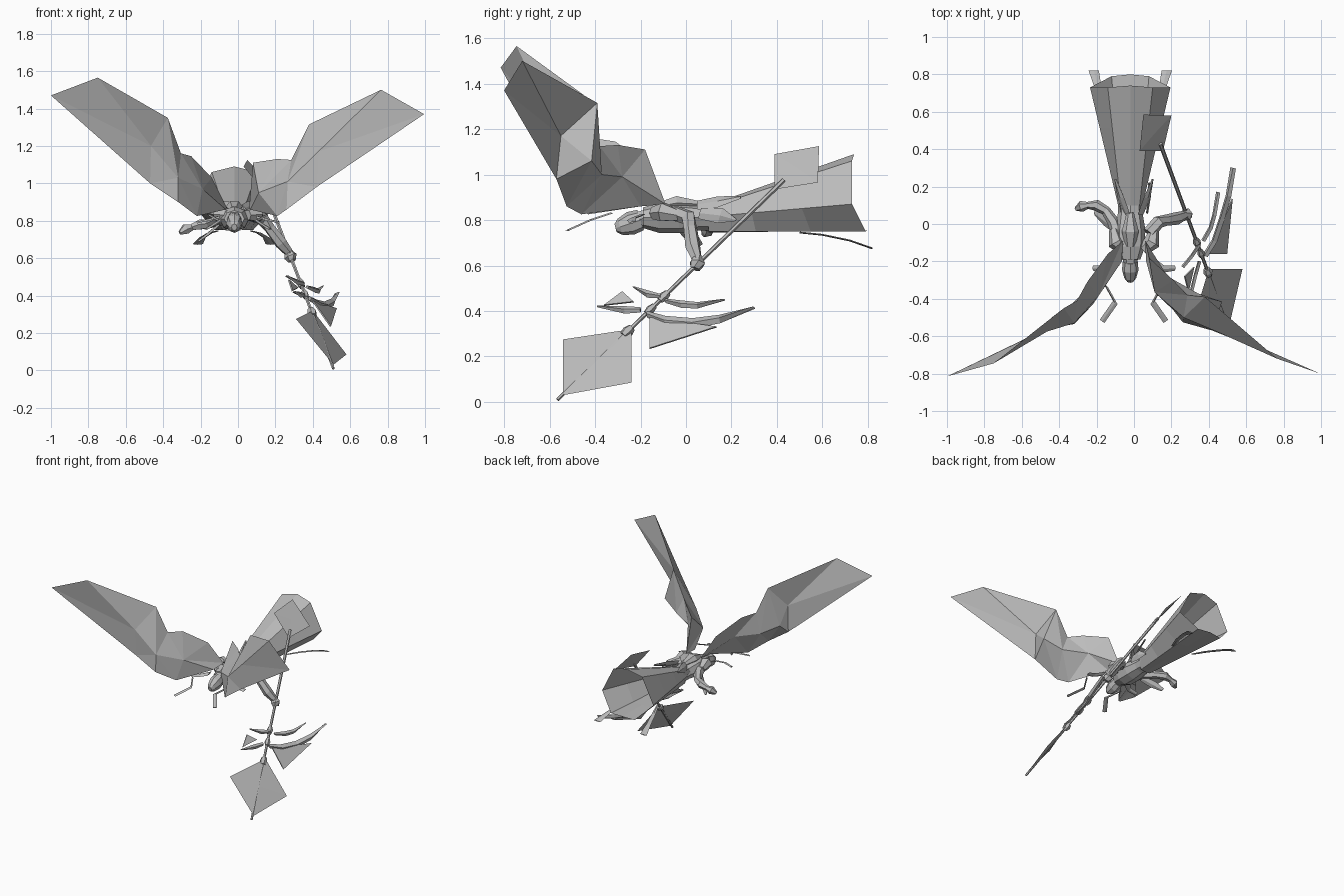
import bpy, bmesh
from math import cos, sin, tau
from mathutils import Vector as V

cube = bpy.data.objects.get("Cube")
if cube:
    bpy.data.objects.remove(cube)

grey = bpy.data.materials.new("plain grey")
grey.use_nodes = True
grey.diffuse_color = (0.5, 0.5, 0.5, 1)
grey.node_tree.nodes["Principled BSDF"].inputs["Base Color"].default_value = (0.5, 0.5, 0.5, 1)


def build(name, verts, faces):
    mesh = bpy.data.meshes.new(name)
    mesh.from_pydata([tuple(v) for v in verts], [], faces)
    bm = bmesh.new()
    bm.from_mesh(mesh)
    bmesh.ops.recalc_face_normals(bm, faces=bm.faces)
    bm.to_mesh(mesh)
    bm.free()
    mesh.materials.append(grey)
    ob = bpy.data.objects.new(name, mesh)
    bpy.context.collection.objects.link(ob)


def loft(name, rings, caps=True):
    n = len(rings[0])
    verts = [p for ring in rings for p in ring]
    faces = [(k * n + i, k * n + (i + 1) % n, (k + 1) * n + (i + 1) % n, (k + 1) * n + i)
             for k in range(len(rings) - 1) for i in range(n)]
    if caps:
        faces += [tuple(range(n)), tuple(range(len(verts) - n, len(verts)))]
    build(name, verts, faces)


def directions(pts):
    last = len(pts) - 1
    return [(pts[min(i + 1, last)] - pts[max(i - 1, 0)]).normalized() for i in range(last + 1)]


def limb(name, path, sizes, sides=6, wide=1.0):
    """Faceted tube along a path, with a radius at each point."""
    pts = [V(p) for p in path]
    rings = []
    for p, d, r in zip(pts, directions(pts), sizes):
        u = d.cross(V((0, 0, 1))).normalized()
        w = u.cross(d)
        rings.append([p + r * (wide * cos(tau * k / sides) * u + sin(tau * k / sides) * w)
                      for k in range(sides)])
    loft(name, rings)


def blade(name, path, widths, across, thick=0.006):
    """Flat strip with a thin lens section."""
    pts = [V(p) for p in path]
    a = V(across).normalized()
    rings = []
    for p, d, width in zip(pts, directions(pts), widths):
        t = d.cross(a).normalized() * thick
        w = a * width / 2
        rings.append([p + w, p + t, p - w, p - t])
    loft(name, rings)


def mirrored(path, s):
    return [(s * x, y, z) for x, y, z in path]


# Wings: one outline (capitals) with a front and a back skin over inner points
left_wing = dict(
    R=(.06, -.09, .87), A=(.08, -.18, 1.11), B=(.21, -.30, 1.13), C=(.285, -.38, 1.125),
    D=(.38, -.39, 1.315), E=(.765, -.72, 1.50), F=(.995, -.80, 1.37), J=(.42, -.57, .98),
    G=(.26, -.525, .86), H=(.21, -.46, .825), I=(.065, -.20, .86),
    p=(.43, -.57, 1.17), q=(.265, -.50, 1.01), r=(.11, -.365, .95),
    s=(.43, -.55, 1.17), t=(.34, -.37, 1.0), u=(.18, -.28, .99), l=(.47, -.415, 1.06))
right_wing = {**left_wing, **dict(
    A=(.14, -.16, 1.03), B=(.25, -.31, 1.145), C=(.305, -.41, 1.16), D=(.375, -.45, 1.35),
    E=(.75, -.745, 1.565), F=(1, -.815, 1.47), J=(.47, -.56, 1.0), G=(.32, -.535, .9),
    H=(.22, -.43, .825), p=(.465, -.575, 1.2), q=(.32, -.53, 1.03), r=(.19, -.385, .97),
    s=(.465, -.56, 1.2), t=(.33, -.425, 1.0), u=(.2, -.3, .99), l=(.44, -.5, 1.06))}
front = "EFp FJp JGq Jqp DEp Dpq CDq GHq Hrq Cqr BCr ABr RAr IRr HIr"
back = "EFs FJs JGl Jls DEs Dsl Dlt CDt Glt GHt Htu Ctu BCu ABu RAu IRu HIu"
keys = list(left_wing)
for side, s, shape in (("left", 1, left_wing), ("right", -1, right_wing)):
    build(side + "_wing", mirrored(shape.values(), s),
          [[keys.index(c) for c in f] for f in (front + " " + back).split()])

# Head, hood and torso lie along y
limb("head", [(-.02, -.31, .765), (-.02, -.29, .77), (-.02, -.245, .785), (-.02, -.2, .80)],
     [.018, .037, .052, .047], 8, .85)
limb("neck", [(-.02, -.22, .80), (-.02, -.15, .815)], [.037, .045])
limb("torso", [(-.02, -.19, .81), (-.02, -.12, .81), (-.02, -.03, .81), (-.02, .06, .81), (-.02, .14, .81)],
     [.045, .066, .067, .055, .055], 8, 1.2)
limb("back_plate", [(-.02, -.12, .86), (-.02, -.04, .875), (-.02, .06, .87)], [.02, .035, .015], 6, 1.3)

# Robe: flared, open faceted tube
waist = [(0, .1, .865), (.05, .1, .855), (.065, .1, .815), (.04, .1, .75), (0, .1, .745)]
hem = [(0, .74, 1.09), (.12, .73, 1.06), (.215, .73, .87), (.1, .79, .75), (0, .8, .755)]


def full(half):
    return [V((x - .02, y, z)) for x, y, z in half + mirrored(half[-2:0:-1], -1)]


loft("robe", [[a.lerp(b, f) for a, b in zip(full(waist), full(hem))] for f in (0, .3, .65, 1)], False)

for s, side in ((1, "left"), (-1, "right")):
    # Shoulder pads, waist flaps, trailing ribbons and hanging straps
    limb(side + "_shoulder", mirrored([(.05, -.14, .83), (.095, -.1, .835), (.11, -.03, .82)], s),
         [.03, .045, .025])
    blade(side + "_waist_flap", mirrored([(.035, .05, .865), (.07, .14, .88), (.10, .24, .90)], s),
          [.05, .06, .015], (.6 * s, 0, -.8))
    blade(side + "_hip_flap", mirrored([(.07, .06, .83), (.085, .15, .82), (.08, .22, .80)], s),
          [.05, .07, .01], (0, .3, 1))
    blade(side + "_ribbon",
          [(x - .02, y, z) for x, y, z in mirrored([(.09, .5, .745), (.13, .6, .735), (.17, .72, .71), (.195, .82, .675)], s)],
          [.02, .03, .035, .055], (1, 0, 0), .004)
    blade(side + "_strap", mirrored([(.17, -.52, .755), (.1, -.42, .80), (.15, -.33, .83)], s),
          [.03, .03, .03], (.8, .6 * s, 0), .004)
    blade(side + "_chest_tab", mirrored([(.1, -.2, .82), (.16, -.24, .805), (.22, -.235, .79)], s),
          [.05, .04, .03], (0, 1, .3), .005)
blade("hip_pouch", [(-.10, -.03, .78), (-.16, .02, .73), (-.21, .06, .69)], [.05, .06, .03], (0, 1, .3))

# Arms and hands
limb("left_arm", [(.08, -.05, .83), (.13, .01, .81), (.17, .02, .76), (.23, .03, .68), (.28, .05, .62)],
     [.035, .035, .03, .034, .022])
limb("left_hand", [(.265, .05, .64), (.28, .05, .61), (.29, .04, .585)], [.02, .036, .022])
limb("right_arm", [(-.08, -.08, .82), (-.11, .01, .80), (-.15, .07, .785), (-.2, .1, .78), (-.25, .1, .765)],
     [.035, .033, .026, .03, .018])
limb("right_hand", [(-.245, .1, .765), (-.28, .095, .755), (-.31, .08, .735)], [.018, .03, .012])

# Polearm shaft and collars
top, tip = V((.14, .43, .975)), V((.51, -.565, .01))
limb("shaft", [top, tip], [.011, .008])
for name, f, r in (("upper_collar", .53, .022), ("middle_collar", .59, .02), ("lower_collar", .69, .026)):
    limb(name, [top.lerp(tip, f - .018), top.lerp(tip, f), top.lerp(tip, f + .018)], [r * .7, r, r * .7])


def plate(name, corners, bulge):
    """Square plate with a shallow pyramid on both faces."""
    c = [V(p) for p in corners]
    mid = sum(c, V()) / 4
    n = (c[2] - c[0]).cross(c[3] - c[1]).normalized() * bulge
    build(name, c + [mid + n, mid - n],
          [(i, (i + 1) % 4, k) for i in range(4) for k in (4, 5)])


plate("spade_blade", [(.40, -.24, .32), (.58, -.24, .085), (.51, -.54, .03), (.31, -.54, .275)], .006)
plate("butt_plate", [(.03, .39, 1.09), (.05, .585, 1.125), (.2, .58, .965), (.155, .39, .935)], .004)

# Side blades on the polearm
up = (-.35, 0, 1)
blade("large_crescent", [(.38, -.17, .385), (.43, -.09, .355), (.47, .03, .345), (.505, .15, .365), (.53, .30, .415)],
      [.03, .05, .05, .04, .004], up, .016)
blade("small_crescent", [(.37, -.09, .445), (.41, -.02, .43), (.43, .05, .425), (.45, .17, .45)],
      [.02, .035, .03, .004], up, .012)
blade("hook_blade", [(.35, -.2, .405), (.33, -.27, .405), (.30, -.39, .42)], [.025, .035, .008], up, .01)
blade("upper_hook", [(.35, -.11, .465), (.31, -.17, .475), (.26, -.23, .505)], [.02, .035, .008], up, .01)
for name, tri in (("lower_fin", [(.40, -.16, .37), (.495, -.16, .235), (.525, .135, .33)]),
                  ("upper_fin", [(.29, -.36, .425), (.27, -.28, .485), (.32, -.23, .44)])):
    n = (V(tri[1]) - V(tri[0])).cross(V(tri[2]) - V(tri[0])).normalized() * .004
    loft(name, [[V(p) + n for p in tri], [V(p) - n for p in tri]])
